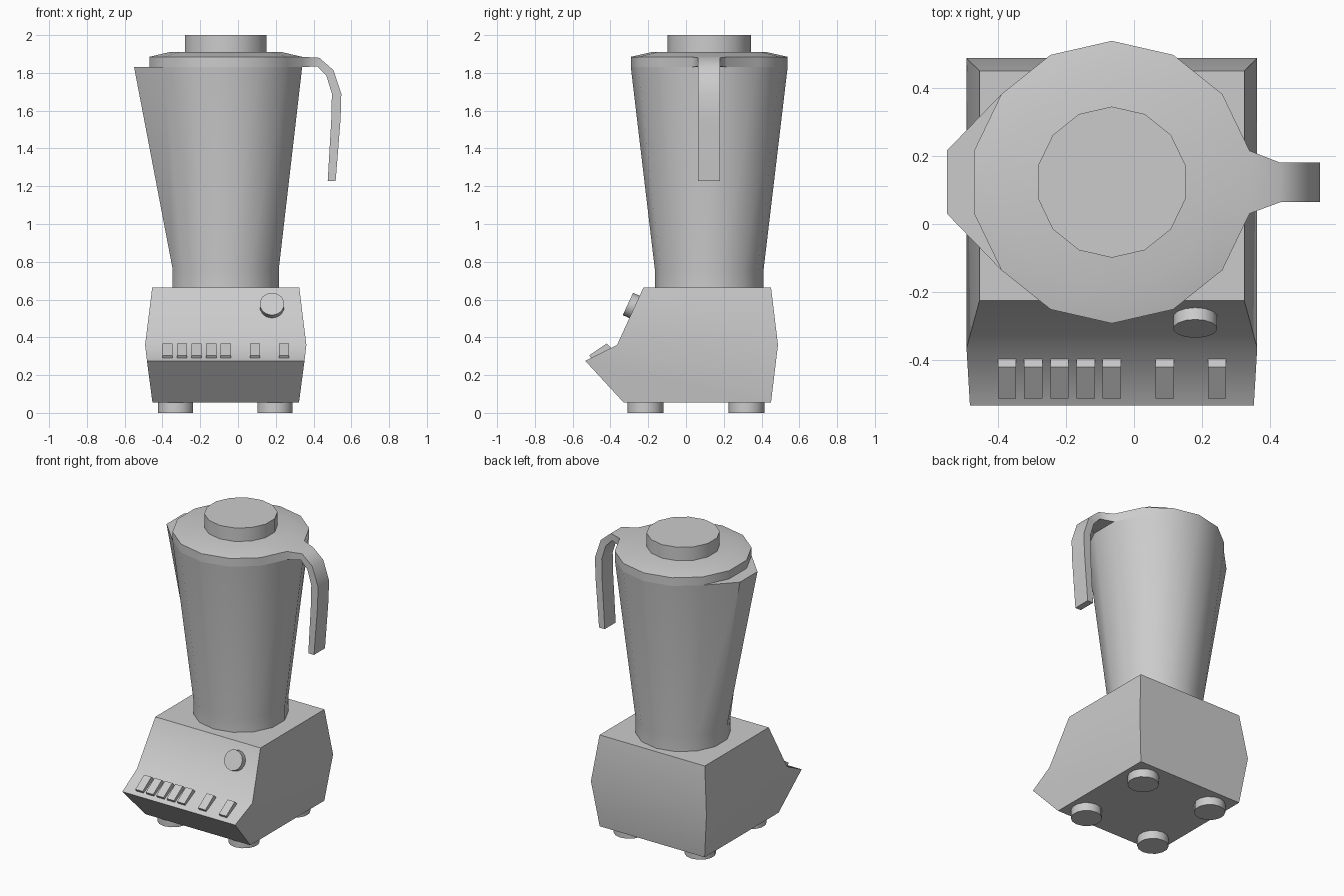
import bpy, math
from mathutils import Vector, Matrix

if "Cube" in bpy.data.objects:
    bpy.data.objects.remove(bpy.data.objects["Cube"])

CX, CY, N = -0.065, 0.123, 14


def ring(r, z, cx=CX, cy=CY):
    return [Vector((cx + r * math.cos(math.pi / 2 + i * math.tau / N),
                    cy + r * math.sin(math.pi / 2 + i * math.tau / N), z)) for i in range(N)]


def bridge(a, b, n):
    # quads joining two rings whose vertex indices start at a and b
    return [(a + i, a + (i + 1) % n, b + (i + 1) % n, b + i) for i in range(n)]


def make(name, verts, faces, angle=35):
    mesh = bpy.data.meshes.new(name)
    mesh.from_pydata([tuple(v) for v in verts], [], faces)
    obj = bpy.data.objects.new(name, mesh)
    bpy.context.collection.objects.link(obj)
    bpy.ops.object.select_all(action='DESELECT')
    obj.select_set(True)
    bpy.context.view_layer.objects.active = obj
    bpy.ops.object.mode_set(mode='EDIT')
    bpy.ops.mesh.select_all(action='SELECT')
    bpy.ops.mesh.normals_make_consistent(inside=False)
    bpy.ops.object.mode_set(mode='OBJECT')
    bpy.ops.object.shade_smooth_by_angle(angle=math.radians(angle))
    return obj


def loft(name, rings, angle=35, cap_start=True):
    n = len(rings[0])
    faces = [f for k in range(len(rings) - 1) for f in bridge(k * n, k * n + n, n)]
    if cap_start:
        faces.append(tuple(range(n)))
    faces.append(tuple(range((len(rings) - 1) * n, len(rings) * n)))
    return make(name, [v for r in rings for v in r], faces, angle)


# Motor base: side profile (y, z, half width) with bulging waist
profile = [(-0.33, 0.055, 0.388), (0.45, 0.055, 0.388), (0.487, 0.36, 0.427),
           (0.45, 0.665, 0.389), (-0.225, 0.665, 0.389), (-0.365, 0.36, 0.427),
           (-0.533, 0.275, 0.417)]
verts = [(CX + s * w, y, z) for s in (-1, 1) for y, z, w in profile]
faces = bridge(0, 7, 7)
for o in (0, 7):
    faces += [(o, o + 1, o + 2, o + 5, o + 6), (o + 2, o + 3, o + 4, o + 5)]
make("motor_base", verts, faces, 42)

# Feet
for x in (-0.33, 0.195):
    for y in (-0.215, 0.32):
        loft("foot", [ring(0.095, 0, x, y), ring(0.095, 0.06, x, y)])

# Jar, with two rim vertices pulled out into a spout
rim = ring(0.415, 1.83)
for i in (3, 4):
    rim[i].x = -0.55
loft("jar", [ring(0.288, 0.66), ring(0.288, 0.76), rim])

# Lid with the handle grown out of its right-hand wall
lid = [ring(0.415, 1.83), ring(0.415, 1.885), ring(0.305, 1.91)]
verts = [v for r in lid for v in r]
faces = [f for f in bridge(0, N, N) if not {10, 11} <= set(f)]
faces += bridge(N, 2 * N, N) + [tuple(range(2 * N, 3 * N)), tuple(range(N))]
path = [((0.43, 1.88), (0.42, 1.835)), ((0.505, 1.815), (0.468, 1.785)),
        ((0.547, 1.69), (0.497, 1.69)), ((0.543, 1.555), (0.494, 1.555)),
        ((0.517, 1.228), (0.475, 1.228))]
prev = [10, 11, N + 11, N + 10]
for (xo, zo), (xi, zi) in path:
    k = len(verts)
    verts += [(xi, 0.064, zi), (xi, 0.18, zi), (xo, 0.18, zo), (xo, 0.064, zo)]
    cur = [k, k + 1, k + 2, k + 3]
    faces += [(prev[i], prev[(i + 1) % 4], cur[(i + 1) % 4], cur[i]) for i in range(4)]
    prev = cur
faces.append(tuple(prev))
make("lid_and_handle", verts, faces, 45)

# Filler cap on the lid
loft("lid_cap", [ring(0.222, 1.90), ring(0.222, 2.0)])

# Dial, tilted to sit on the sloping front panel
dial = loft("dial", [ring(0.065, -0.01, 0, 0), ring(0.065, 0.04, 0, 0)])
tilt = math.atan2(0.305, 0.14)
dial.data.transform(Matrix.Translation((0.18, -0.271, 0.56)) @ Matrix.Rotation(tilt, 4, 'X'))

# Push buttons along the lip: five together, two apart
wedge = [(-0.512, 0.305), (-0.42, 0.367), (-0.395, 0.342), (-0.50, 0.285)]
for x in [-0.373 + 0.077 * i for i in range(5)] + [0.09, 0.244]:
    loft("push_button", [[Vector((x + s * 0.027, y, z)) for y, z in wedge] for s in (-1, 1)])
